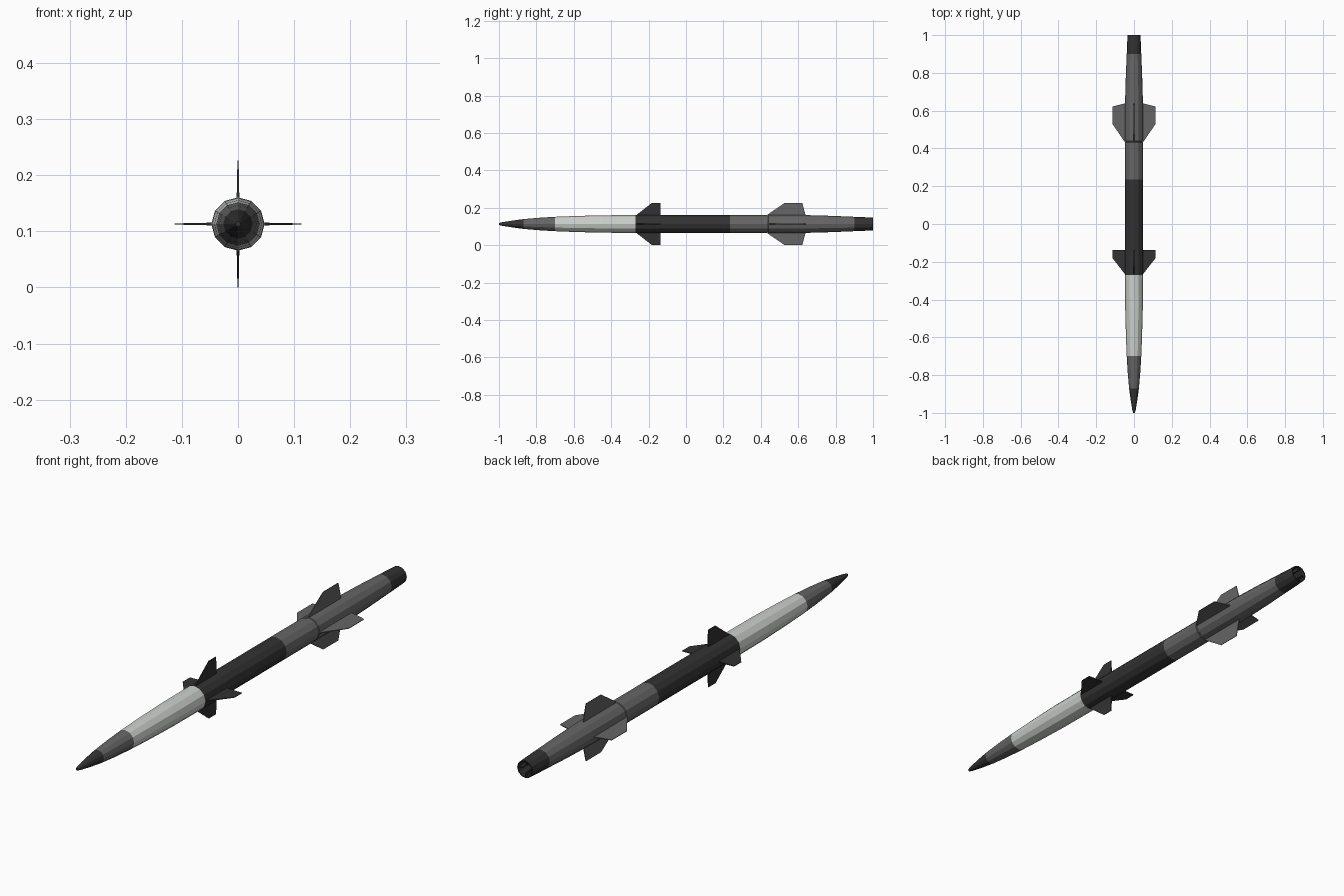
import bpy, bmesh, math
from mathutils import Matrix, Vector

if "Cube" in bpy.data.objects:
    bpy.data.objects.remove(bpy.data.objects["Cube"])

CZ = 0.113      # height of the long axis
SIDES = 12


def material(name, v):
    m = bpy.data.materials.new(name)
    m.diffuse_color = (*v, 1)
    m.use_nodes = True
    m.node_tree.nodes["Principled BSDF"].inputs["Base Color"].default_value = m.diffuse_color
    return m


DARK = material("charcoal", (0.032, 0.032, 0.032))
GREY = material("mid grey", (0.13, 0.13, 0.13))
WHITE = material("off white", (0.60, 0.63, 0.60))


def finish(name, bm, mats):
    bmesh.ops.recalc_face_normals(bm, faces=bm.faces)
    me = bpy.data.meshes.new(name)
    bm.to_mesh(me)
    bm.free()
    for m in mats:
        me.materials.append(m)
    ob = bpy.data.objects.new(name, me)
    ob.location.z = CZ
    bpy.context.collection.objects.link(ob)
    return ob


def lathe(name, profile, mats, cap_start=False, cap_end=False, cap_mat=0):
    """Flat-sided tube along y from (y, radius) points."""
    bm = bmesh.new()
    rings = []
    for y, r in profile:
        rings.append([bm.verts.new((r * math.sin(a), y, r * math.cos(a)))
                      for a in (i * math.tau / SIDES for i in range(SIDES))])
    for a, b in zip(rings, rings[1:]):
        for i in range(SIDES):
            j = (i + 1) % SIDES
            bm.faces.new((a[i], a[j], b[j], b[i]))
    if cap_start:
        bm.faces.new(rings[0])
    if cap_end:
        bm.faces.new(rings[-1]).material_index = cap_mat
    return finish(name, bm, mats)


def fin_set(name, outline, root_t, tip_t, mat):
    """Four tapered plates around the axis; outline is (y, radius)."""
    bm = bmesh.new()
    r0 = min(r for _, r in outline)
    r1 = max(r for _, r in outline)
    for k in range(4):
        rot = Matrix.Rotation(k * math.pi / 2, 3, 'Y')
        sides = []
        for s in (-1, 1):
            sides.append([bm.verts.new(rot @ Vector((
                s * 0.5 * (root_t + (tip_t - root_t) * (r - r0) / (r1 - r0)), y, r)))
                for y, r in outline])
        a, b = sides
        bm.faces.new(a)
        bm.faces.new(b[::-1])
        n = len(outline)
        for i in range(n):
            j = (i + 1) % n
            bm.faces.new((a[i], b[i], b[j], a[j]))
    return finish(name, bm, [mat])


# Body sections, nose to tail
lathe("nose_tip", [(-1.0, 0.005), (-0.985, 0.009), (-0.93, 0.018), (-0.87, 0.026)],
      [DARK], cap_start=True)
lathe("nose_cone", [(-0.87, 0.026), (-0.79, 0.033), (-0.70, 0.0385)], [GREY])
lathe("front_section", [(-0.70, 0.0385), (-0.60, 0.0425), (-0.45, 0.0465), (-0.27, 0.0475)],
      [WHITE])
lathe("middle_section", [(-0.27, 0.0475), (0.235, 0.0475)], [DARK])
lathe("rear_section", [(0.235, 0.0475), (0.432, 0.0475), (0.434, 0.0455), (0.438, 0.0455),
                       (0.44, 0.0475), (0.64, 0.0475), (0.78, 0.0435), (0.90, 0.0385)], [GREY])

# Hollow nozzle with a grey floor
lathe("nozzle", [(0.90, 0.0385), (0.95, 0.0365), (1.0, 0.034), (1.0, 0.030), (0.93, 0.029)],
      [DARK, GREY], cap_end=True, cap_mat=1)

# Fins and exhaust vanes
fin_set("front_fins", [(-0.27, 0.044), (-0.182, 0.113), (-0.137, 0.113), (-0.137, 0.044)],
        0.005, 0.002, DARK)
fin_set("rear_fins", [(0.437, 0.044), (0.437, 0.051), (0.528, 0.113), (0.622, 0.113),
                      (0.638, 0.051), (0.638, 0.044)], 0.004, 0.002, GREY)
fin_set("exhaust_vanes", [(0.95, 0.016), (0.95, 0.031), (0.995, 0.031), (0.995, 0.016)],
        0.004, 0.004, DARK)
